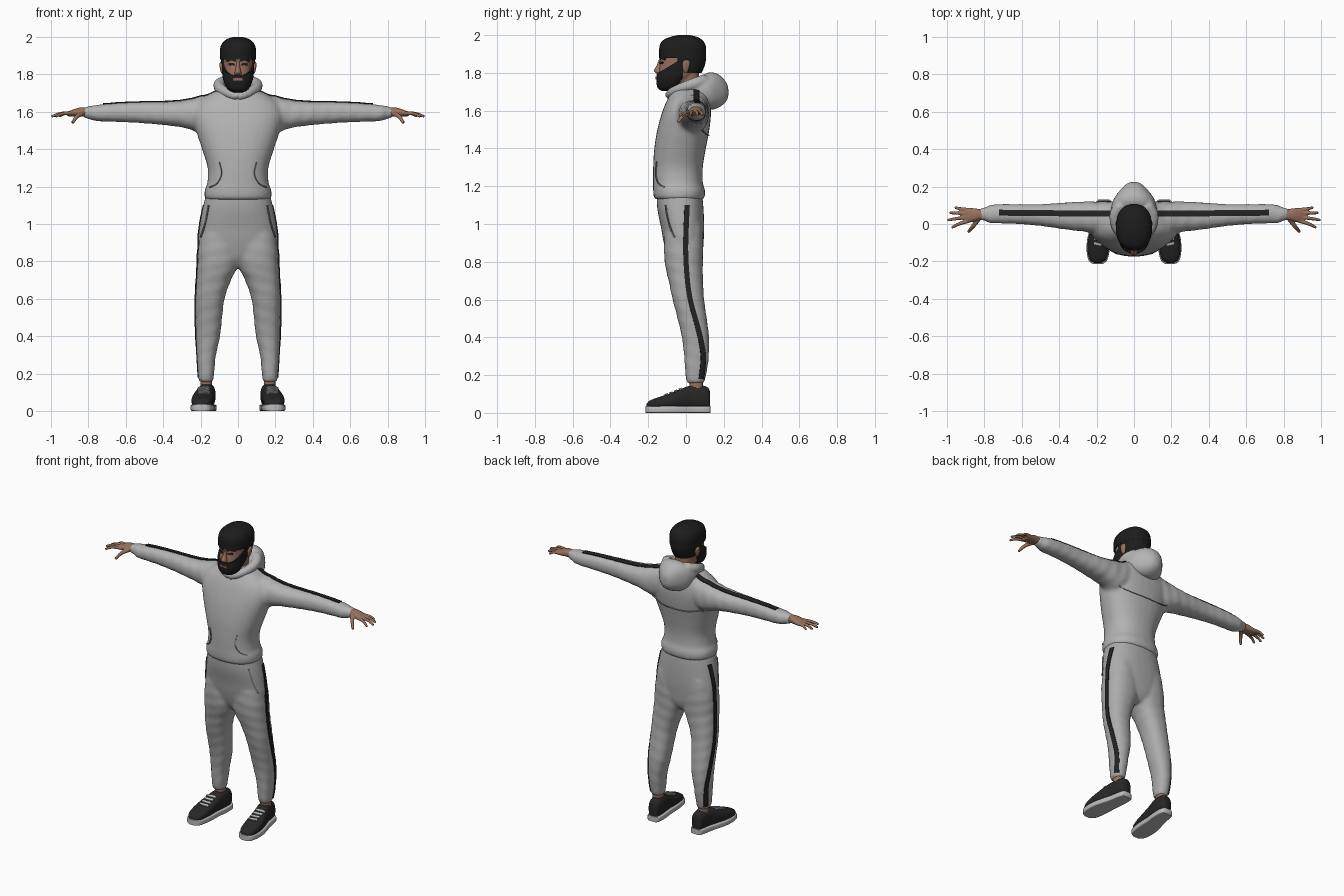
import bpy, bmesh, math
from mathutils import Vector
from mathutils.bvhtree import BVHTree

cube = bpy.data.objects.get("Cube")
if cube:
    bpy.data.objects.remove(cube, do_unlink=True)


def material(name, r, g, b):
    m = bpy.data.materials.new(name)
    m.use_nodes = True
    m.diffuse_color = (r, g, b, 1)
    m.node_tree.nodes["Principled BSDF"].inputs["Base Color"].default_value = (r, g, b, 1)
    return m


HOODIE = material("hoodie_grey", .45, .45, .45)
PANTS = material("pants_grey", .41, .41, .41)
SKIN = material("skin", .31, .165, .11)
HAIR = material("hair_black", .012, .012, .012)
STRIPE = material("stripe_black", .016, .016, .016)
SHOE = material("shoe_black", .02, .02, .02)
WHITE = material("sole_white", .5, .5, .5)
SEAM = material("seam_grey", .2, .2, .2)
LIP = material("lip", .3, .13, .11)


def spline(rows, n=5):
    """Smooth curve through rows of any dimension."""
    rows = [Vector(r) for r in rows]
    last, out = len(rows) - 1, []
    for i in range(last):
        a, b, c, d = rows[max(i - 1, 0)], rows[i], rows[i + 1], rows[min(i + 2, last)]
        for k in range(n):
            t = k / n
            out.append((b * 2 + (c - a) * t + (a * 2 - b * 5 + c * 4 - d) * (t * t)
                        + (b * 3 - a - c * 3 + d) * (t ** 3)) * .5)
    return out + [rows[last]]


def skin_rings(bm, rings):
    """Bridge closed rings of points and cap both ends."""
    rings = [[bm.verts.new(p) for p in ring] for ring in rings]
    n = len(rings[0])
    for r, s in zip(rings, rings[1:]):
        for i in range(n):
            j = (i + 1) % n
            bm.faces.new((r[i], r[j], s[j], s[i]))
    bm.faces.new(rings[0])
    bm.faces.new(rings[-1])


def loft(bm, rows, axis="z", power=2.3, seg=32, ripple=0):
    """Rows hold position along the axis, then low and high of both cross directions."""
    rings = []
    for t, a0, a1, b0, b1 in spline(rows):
        ring = []
        for i in range(seg):
            ang = math.tau * i / seg
            c, s = math.cos(ang), math.sin(ang)
            k = .5 * (1 + ripple * math.sin(t * 85 + 2 * ang))
            a = (a0 + a1) / 2 + (a1 - a0) * k * math.copysign(abs(c) ** (2 / power), c)
            b = (b0 + b1) / 2 + (b1 - b0) * k * math.copysign(abs(s) ** (2 / power), s)
            ring.append({"x": (t, a, b), "y": (a, t, b), "z": (a, b, t)}[axis])
        rings.append(ring)
    skin_rings(bm, rings)


def sym(rows):
    return [(z, -w, w, y0, y1) for z, w, y0, y1 in rows]


def tube(bm, points, r0, r1, seg=12):
    path = spline(points)
    rings = []
    for i, p in enumerate(path):
        t = (path[min(i + 1, len(path) - 1)] - path[max(i - 1, 0)]).normalized()
        u = t.cross(Vector((0, 0, 1))).normalized()
        v = t.cross(u)
        r = r0 + (r1 - r0) * i / (len(path) - 1)
        rings.append([p + (u * math.cos(math.tau * k / seg) + v * math.sin(math.tau * k / seg)) * r
                      for k in range(seg)])
    skin_rings(bm, rings)


def mirror_x(bm):
    new = bmesh.ops.duplicate(bm, geom=bm.verts[:] + bm.edges[:] + bm.faces[:])["geom"]
    for v in new:
        if isinstance(v, bmesh.types.BMVert):
            v.co.x *= -1


def cut(bm, co, normal):
    """Remove everything on the normal's side of a plane."""
    bmesh.ops.bisect_plane(bm, geom=bm.verts[:] + bm.edges[:] + bm.faces[:],
                           plane_co=co, plane_no=normal, clear_outer=True)


def finish(name, bm, mat, voxel=0, smooth=4, solid=0, offset=-1):
    """Turn the bmesh into an object, with its modifiers baked in."""
    bmesh.ops.recalc_face_normals(bm, faces=bm.faces[:])
    me = bpy.data.meshes.new(name)
    bm.to_mesh(me)
    bm.free()
    ob = bpy.data.objects.new(name, me)
    bpy.context.scene.collection.objects.link(ob)
    if voxel:
        m = ob.modifiers.new("fuse", "REMESH")
        m.mode, m.voxel_size = "VOXEL", voxel
        m = ob.modifiers.new("relax", "SMOOTH")
        m.factor, m.iterations = .5, smooth
    if solid:
        m = ob.modifiers.new("thickness", "SOLIDIFY")
        m.thickness, m.offset = solid, offset
    if voxel or solid:
        deps = bpy.context.evaluated_depsgraph_get()
        me = bpy.data.meshes.new_from_object(ob.evaluated_get(deps))
        ob.modifiers.clear()
        ob.data = me
    me.materials.clear()
    me.materials.append(mat)
    me.shade_smooth()
    me.set_sharp_from_angle(angle=math.radians(45))
    return ob


def plate(name, target, paths, width, direction, mat):
    """Thin mirrored strips that follow the target's surface."""
    me = target.data
    tree = BVHTree.FromPolygons([v.co for v in me.vertices], [p.vertices[:] for p in me.polygons])
    d, bm = Vector(direction), bmesh.new()
    for points in paths:
        path, rows = spline(points, 8), []
        for i, p in enumerate(path):
            t = path[min(i + 1, len(path) - 1)] - path[max(i - 1, 0)]
            side = t.cross(d).normalized() * width / 4
            row = []
            for k in range(-2, 3):
                q = p + side * k
                co, no, _, _ = tree.ray_cast(q - d * .5, d)
                if co is None:
                    co, no, _, _ = tree.find_nearest(q)
                row.append(bm.verts.new(co + no * (-.002 if no.dot(d) > 0 else .002)))
            rows.append(row)
        for r, s in zip(rows, rows[1:]):
            for k in range(4):
                bm.faces.new((r[k], r[k + 1], s[k + 1], s[k]))
    mirror_x(bm)
    return finish(name, bm, mat, solid=.007, offset=0)


# Hoodie: sleeves and body fused
bm = bmesh.new()
loft(bm, [(.12, -.03, .12, 1.5, 1.695), (.2, -.05, .12, 1.485, 1.682), (.27, -.04, .12, 1.51, 1.665),
          (.36, -.03, .115, 1.525, 1.655), (.5, -.01, .106, 1.538, 1.652), (.62, 0, .106, 1.545, 1.648),
          (.72, .003, .106, 1.548, 1.64), (.77, .005, .1, 1.552, 1.634),
          (.8, .018, .088, 1.563, 1.628), (.825, .02, .086, 1.566, 1.626)], "x", ripple=.02)
mirror_x(bm)
loft(bm, sym([(1.13, .165, -.155, .085), (1.14, .178, -.17, .098), (1.18, .178, -.174, .1),
              (1.22, .164, -.174, .089), (1.3, .162, -.174, .089), (1.4, .192, -.168, .105),
              (1.5, .225, -.152, .124), (1.58, .245, -.13, .132), (1.64, .225, -.108, .128),
              (1.685, .17, -.085, .12), (1.715, .11, -.07, .1), (1.735, .075, -.05, .08)]))
hoodie = finish("hoodie", bm, HOODIE, voxel=.011)

# Hood and collar
bm = bmesh.new()
tube(bm, [(0, -.088, 1.682), (.05, -.07, 1.698), (.092, -.015, 1.722), (.1, .05, 1.745), (.07, .1, 1.76)], .024, .034)
mirror_x(bm)
loft(bm, sym([(.02, .1, 1.66, 1.735), (.06, .123, 1.63, 1.76), (.1, .12, 1.61, 1.795),
              (.14, .105, 1.605, 1.803), (.18, .075, 1.62, 1.787), (.21, .045, 1.645, 1.755),
              (.224, .02, 1.67, 1.725)]), "y")
hood = finish("hood", bm, HOODIE, voxel=.009, smooth=3)

# Pants: legs and hips fused
bm = bmesh.new()
loft(bm, [(.155, .135, .205, .005, .096), (.18, .13, .212, 0, .102), (.24, .124, .217, -.006, .114),
          (.3, .118, .22, -.01, .121), (.4, .096, .225, -.022, .122), (.5, .085, .227, -.045, .11),
          (.6, .072, .227, -.071, .096), (.7, .038, .222, -.092, .09), (.78, 0, .217, -.11, .089),
          (.88, -.01, .212, -.117, .091), (1, .01, .19, -.11, .085)], ripple=.015)
mirror_x(bm)
loft(bm, sym([(.77, .07, -.06, .06), (.82, .15, -.095, .085), (.9, .208, -.118, .093),
              (.98, .207, -.132, .096), (1.08, .19, -.152, .093), (1.16, .17, -.155, .085)]))
pants = finish("pants", bm, PANTS, voxel=.011)

# Stripes and seams
plate("leg_stripes", pants, [[(.2, .005, 1.1), (.2, -.002, .9), (.2, .003, .75), (.2, .022, .6),
                              (.2, .07, .42), (.2, .09, .3), (.2, .08, .18)]], .026, (-1, 0, 0), STRIPE)
plate("sleeve_stripes", hoodie, [[(.12, .055, 1.6), (.3, .055, 1.6), (.5, .058, 1.6), (.72, .06, 1.6)]],
      .03, (0, 0, -1), STRIPE)
plate("front_pocket_seams", hoodie, [[(.1, 0, 1.33), (.088, 0, 1.27), (.11, 0, 1.22), (.15, 0, 1.195)]],
      .006, (0, 1, 0), SEAM)
plate("back_yoke_seam", hoodie, [[(0, 0, 1.47), (.1, 0, 1.475), (.19, 0, 1.5)]], .005, (0, -1, 0), SEAM)
plate("pants_pocket_seams", pants, [[(.155, 0, 1.1), (.175, 0, 1), (.198, 0, .93)]], .006, (0, 1, 0), SEAM)

# Hands
bm = bmesh.new()
loft(bm, [(.79, .028, .076, 1.575, 1.62), (.84, .018, .082, 1.575, 1.623), (.88, .008, .086, 1.574, 1.612),
          (.91, .01, .084, 1.576, 1.6)], "x")
for y, tip_x, tip_y in ((.018, .975, -.02), (.038, .997, .02), (.057, .985, .06), (.075, .957, .088)):
    tube(bm, [(.88, y, 1.593), ((.9 + tip_x) / 2, (y + tip_y) / 2, 1.59), (tip_x, tip_y, 1.574)], .0115, .007)
tube(bm, [(.83, .03, 1.592), (.86, -.012, 1.575), (.885, -.042, 1.54)], .015, .008)
mirror_x(bm)
finish("hands", bm, SKIN, voxel=.004, smooth=3)

# Ankles and shoes
bm = bmesh.new()
loft(bm, [(.09, .14, .2, .02, .09), (.14, .138, .2, .018, .09), (.2, .14, .2, .02, .09)])
mirror_x(bm)
finish("ankles", bm, SKIN)
last = [(-.208, .175, .212, .02, .05), (-.19, .15, .237, .02, .066), (-.14, .136, .248, .02, .085),
        (-.08, .13, .245, .02, .105), (-.02, .128, .23, .02, .13), (.03, .122, .215, .02, .146),
        (.08, .12, .206, .02, .146), (.115, .125, .197, .02, .135), (.126, .136, .187, .02, .115)]
bm = bmesh.new()
loft(bm, last, "y", 2.6)
mirror_x(bm)
shoes = finish("shoes", bm, SHOE)
bm = bmesh.new()
loft(bm, [(y * 1.03, a - .005, b + .005, 0, .036) for y, a, b, _, _ in last], "y", 7)
mirror_x(bm)
finish("shoe_soles", bm, WHITE)
plate("shoe_laces", shoes, [[(.152, y, .1), (.182, y - .006, .1), (.213, y, .1)]
                            for y in (-.1, -.075, -.05, -.025)], .013, (0, 0, -1), WHITE)

# Head, neck and nose
bm = bmesh.new()
loft(bm, sym([(1.715, .03, -.125, -.05), (1.73, .05, -.138, -.02), (1.76, .066, -.144, .02),
              (1.8, .075, -.144, .06), (1.85, .078, -.138, .08), (1.9, .08, -.134, .088),
              (1.95, .072, -.115, .08), (1.98, .045, -.07, .05)]))
loft(bm, sym([(1.64, .065, -.045, .075), (1.72, .058, -.045, .07), (1.82, .058, -.04, .07)]))
head = finish("head", bm, SKIN, voxel=.006, smooth=2)
bm = bmesh.new()
loft(bm, sym([(1.87, .008, -.144, -.11), (1.84, .011, -.155, -.11), (1.815, .017, -.169, -.11),
              (1.802, .019, -.163, -.11), (1.794, .012, -.15, -.11)]), seg=16)
finish("nose", bm, SKIN)
bm = bmesh.new()
loft(bm, [(1.803, .078, .088, -.01, .008), (1.815, .074, .093, -.016, .013), (1.84, .074, .098, -.02, .02),
          (1.86, .074, .098, -.016, .02), (1.868, .078, .092, -.006, .012)], seg=16)
mirror_x(bm)
finish("ears", bm, SKIN)
plate("eyes", head, [[(.019, 0, 1.852), (.033, 0, 1.855), (.048, 0, 1.852)]], .012, (0, 1, 0), STRIPE)
plate("eyebrows", head, [[(.013, 0, 1.872), (.035, 0, 1.88), (.058, 0, 1.872)]], .011, (0, 1, 0), HAIR)

# Hair: crown above the brow, and back and sides
hair = sym([(1.78, .06, -.1, .07), (1.82, .078, -.12, .092), (1.86, .088, -.137, .104),
            (1.9, .096, -.142, .107), (1.94, .095, -.14, .105), (1.97, .082, -.125, .09),
            (1.99, .055, -.085, .06), (2, .02, -.04, .02)])
for name, planes in (("hair_crown", [((0, 0, 1.9), (0, 0, -1))]),
                     ("hair_back", [((0, -.045, 1.9), (0, -1, 0)), ((0, 0, 1.8), (0, 0, -1))])):
    bm = bmesh.new()
    loft(bm, hair)
    for co, normal in planes:
        cut(bm, co, normal)
    finish(name, bm, HAIR, solid=.02)

# Beard and lips
bm = bmesh.new()
loft(bm, sym([(1.703, .025, -.125, -.06), (1.72, .055, -.15, -.03), (1.76, .076, -.157, 0),
              (1.8, .084, -.154, .04), (1.85, .086, -.147, .06), (1.9, .086, -.14, .06)]))
cut(bm, (0, -.015, 1.8), (0, 1, 0))
cut(bm, (0, -.15, 1.798), (0, -.6, 1))
beard = finish("beard", bm, HAIR, solid=.02)
plate("lips", beard, [[(0, 0, 1.773), (.012, 0, 1.773), (.024, 0, 1.771)]], .012, (0, 1, 0), LIP)
